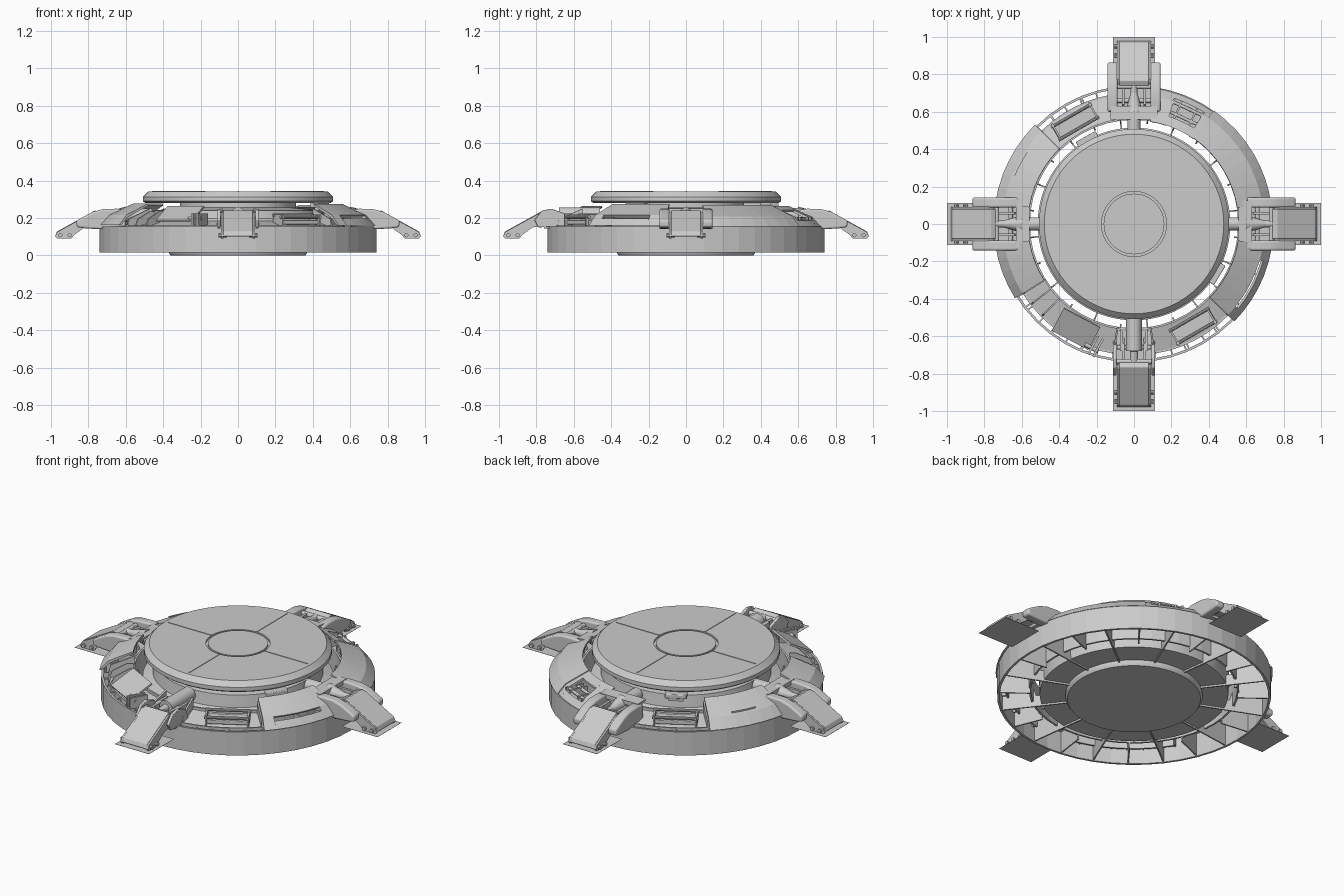
import bpy, bmesh
from math import sin, cos, pi, radians
from mathutils import Vector, Matrix

if "Cube" in bpy.data.objects:
    bpy.data.objects.remove(bpy.data.objects["Cube"])


def finish(bm, name, bevel=0, smooth=False):
    bmesh.ops.recalc_face_normals(bm, faces=bm.faces)
    me = bpy.data.meshes.new(name)
    bm.to_mesh(me)
    bm.free()
    ob = bpy.data.objects.new(name, me)
    bpy.context.collection.objects.link(ob)
    if bevel:
        m = ob.modifiers.new("Bevel", "BEVEL")
        m.width, m.segments, m.limit_method = bevel, 3, 'ANGLE'
    if smooth:
        bpy.ops.object.select_all(action='DESELECT')
        ob.select_set(True)
        bpy.context.view_layer.objects.active = ob
        bpy.ops.object.shade_smooth_by_angle(angle=radians(35))
    return ob


def sweep(name, profile, a0=0, a1=360, step=7.5, smooth=False, bevel=0):
    """Revolve a closed (r, z) profile from angle a0 to a1."""
    bm = bmesh.new()
    full = a1 - a0 >= 360
    n = max(1, round((a1 - a0) / step))
    rows = []
    for i in range(n if full else n + 1):
        a = radians(a0 + (a1 - a0) * i / n)
        rows.append([bm.verts.new((r * cos(a), r * sin(a), z)) for r, z in profile])
    k = len(profile)
    for i in range(n):
        p, q = rows[i], rows[(i + 1) % len(rows)]
        for j in range(k):
            bm.faces.new((p[j], q[j], q[(j + 1) % k], p[(j + 1) % k]))
    if not full:
        bm.faces.new(rows[0])
        bm.faces.new(rows[-1])
    bmesh.ops.remove_doubles(bm, verts=bm.verts, dist=1e-5)
    return finish(bm, name, bevel, smooth)


def prism(name, profile, y0, y1, angle, bevel=0, smooth=False):
    """Extrude an (r, z) outline sideways from y0 to y1, then turn it to an angle."""
    bm = bmesh.new()
    f = bm.faces.new([bm.verts.new((r, y0, z)) for r, z in profile])
    g = bmesh.ops.extrude_face_region(bm, geom=[f])
    vs = [v for v in g["geom"] if isinstance(v, bmesh.types.BMVert)]
    bmesh.ops.translate(bm, verts=vs, vec=(0, y1 - y0, 0))
    bmesh.ops.rotate(bm, verts=bm.verts, matrix=Matrix.Rotation(radians(angle), 3, 'Z'))
    return finish(bm, name, bevel, smooth)


def block(name, r0, r1, y0, y1, z0, z1, angle, bevel=0):
    return prism(name, [(r0, z0), (r1, z0), (r1, z1), (r0, z1)], y0, y1, angle, bevel)


def rod(name, a, b, r1, angle, r2=None, seg=16):
    """Round bar between two points, turned to an angle."""
    a, b = Vector(a), Vector(b)
    bm = bmesh.new()
    bmesh.ops.create_cone(bm, cap_ends=True, segments=seg, radius1=r1,
                          radius2=r1 if r2 is None else r2, depth=(b - a).length)
    turn = (b - a).to_track_quat('Z', 'Y').to_matrix().to_4x4()
    bm.transform(Matrix.Rotation(radians(angle), 4, 'Z') @ Matrix.Translation((a + b) / 2) @ turn)
    return finish(bm, name, smooth=True)


# Central hull and top disc (with a grooved hub ring)
sweep("central_hull", [(0, 0), (.36, 0), (.37, .015), (.37, .03), (.51, .03), (.515, .15),
                       (.46, .17), (.45, .24), (.31, .255), (.31, .29), (0, .29)], step=5, smooth=True)
sweep("top_disc", [(0, .28), (.495, .28), (.508, .29), (.508, .313), (.48, .341), (.174, .341),
                   (.174, .33), (.162, .33), (.162, .341), (0, .341)], step=5, smooth=True)
for a in range(0, 360, 90):
    block("disc_seam", .174, .46, -.004, .004, .338, .344, a)
for a in (119, -31):
    block("disc_rim_bracket", .485, .535, -.06, .06, .255, .28, a, .005)
    block("disc_rim_clip", .50, .53, -.04, .04, .24, .26, a)

# Outer hoop and inner wall
sweep("outer_hoop", [(.727, .015), (.74, .015), (.74, .155), (.727, .155)])
sweep("inner_wall", [(.557, .05), (.568, .05), (.568, .2), (.557, .2)])

# Radial ribs, long ones reaching the hull
for i in range(24):
    r0 = .365 if i % 2 == 0 else .56
    prism("rib", [(r0, .02), (.73, .02), (.73, .148), (.56, .148), (.54, .085), (r0, .085)],
          -.004, .004, i * 15 + 7.5)

# Sloped cover panels (start, end, lift)
cover = [(.738, .15), (.69, .205), (.555, .265), (.553, .255), (.68, .193), (.725, .15)]
for a0, a1, lift in ((9, 30, .004), (30, 55, .004), (55, 58, 0), (72, 81, 0), (135, 171, .012),
                     (189, 212, .012), (316, 321, .01), (344, 351, .01)):
    sweep("cover_panel", [(r + lift, z + lift) for r, z in cover], a0, a1, step=6)

# Slotted stretch of the front right cover
for part in ([(.748, .16), (.718, .197), (.706, .19), (.735, .16)],
             [(.70, .215), (.565, .275), (.563, .265), (.69, .203)]):
    sweep("slotted_cover", part, 321, 344, step=6)
sweep("panel_strip", [(.683, .218), (.689, .218), (.689, .231), (.683, .231)], 146, 158, 4)

# Window framed in the back right cover
sweep("window_sill", [(.70, .165), (.738, .15), (.705, .187), (.69, .19)], 58, 72, 4)
sweep("window_head", [(.605, .231), (.605, .243), (.555, .265), (.555, .255)], 58, 72, 4)
block("window_floor", .585, .71, -.09, .09, .15, .16, 65)
for y in (-.09, -.05, .04, .08):
    block("window_rail", .59, .70, y, y + .01, .16, .205, 65)
for r in (.625, .68):
    rod("window_bar", (r, -.085, .195), (r, .085, .195), .009, 65)

# Open bays: sloped floor, exposed ribs, rails
for a0, a1 in ((99, 135), (212, 261), (279, 316)):
    sweep("bay_floor", [(.565, .185), (.70, .15), (.70, .14), (.565, .175)], a0, a1, 6)
    sweep("bay_edge", [(.692, .09), (.702, .09), (.702, .16), (.692, .16)], a0, a1, 6)
    n = round((a1 - a0) / 7.5)
    for i in range(n + 1):
        a = a0 + (a1 - a0) * i / n
        block("bay_spacer", .698, .73, -.004, .004, .10, .15, a)
        if i in (0, n):
            prism("bay_end_rib", [(.56, .16), (.70, .15), (.69, .195), (.56, .25)], -.005, .005, a)
for a in (120, 300):
    block("bay_tray", .585, .67, -.12, .12, .165, .19, a, .004)
    for y in (-.12, .108):
        block("tray_divider", .58, .685, y, y + .01, .16, .22, a)
    for r, z in ((.59, .215), (.67, .205)):
        rod("tray_rail", (r, -.125, z), (r, .125, z), .009, a, seg=10)

# Hinged hatch in the front left bay
prism("hatch", [(.575, .265), (.71, .19), (.705, .18), (.57, .255)], -.12, .10, 242)
for y in (.105, .135):
    block("hatch_hinge", .62, .73, y, y + .012, .16, .225, 242)
rod("hatch_pin", (.69, .07, .2), (.69, .15, .2), .012, 242)
for a in (218, 225):
    prism("exposed_rib", [(.565, .17), (.70, .15), (.68, .195), (.60, .235), (.565, .235)],
          -.004, .004, a)

# Four ramp legs
ramp = [(.735, .165), (.74, .228), (.765, .24), (.968, .128), (.978, .102), (.93, .10),
        (.83, .155)]
cheek = [(.60, .155), (.60, .242), (.65, .25), (.725, .247), (.78, .232), (.864, .186),
         (.862, .152), (.82, .145), (.74, .14)]
bracket = [(.62, .155), (.65, .225), (.72, .25), (.77, .24), (.81, .19), (.79, .15)]
for a in (0, 90, 180, 270):
    front = a == 270
    prism("leg_ramp", ramp, -.08, .08, a, .003)
    block("foot_plate", .765, 1.0, -.113, .113, .0895, .0905, a)
    for s in (-1, 1):
        # Side arms with foot, knuckles and links
        prism("ramp_side_arm", [(.74, .16), (.75, .225), (.775, .23), (.966, .126), (.978, .102),
                                (.968, .091), (.89, .091), (.875, .11), (.82, .15)],
              s * .078, s * .09, a)
        for r in (.90, .95):
            rod("foot_knuckle", (r, s * .06, .108), (r, s * .104, .108), .011, a, seg=10)
        prism("leg_link", [(.61, .16), (.64, .225), (.75, .225), (.75, .195), (.67, .16)],
              s * .05, s * .065, a)
        if front:
            prism("leg_bracket", bracket, s * .094, s * .112, a, .004)
            block("leg_bracket_base", .57, .68, s * .06, s * .075, .15, .225, a)
        else:
            prism("leg_fairing", cheek, s * .088, s * .142, a, .01, True)
    rod("leg_hinge_pin", (.735, -.112, .215), (.735, .112, .215), .014, a)
    rod("leg_lower_pin", (.66, -.09, .19), (.66, .09, .19), .012, a)
    block("leg_deck", .57, .76, -.11, .11, .145, .16, a)
    if front:
        rod("leg_cylinder", (.46, 0, .215), (.68, 0, .215), .042, a, seg=24)
        rod("leg_piston", (.68, 0, .215), (.74, 0, .21), .022, a)
    else:
        prism("leg_rear_deck", [(.56, .255), (.56, .245), (.63, .225), (.63, .25)],
              -.125, .125, a)
        rod("leg_strut", (.46, 0, .215), (.61, 0, .215), .036, a)
        rod("leg_strut_nose", (.60, 0, .215), (.70, 0, .215), .046, a, r2=.018)
        rod("leg_piston", (.69, 0, .215), (.74, 0, .215), .018, a)
